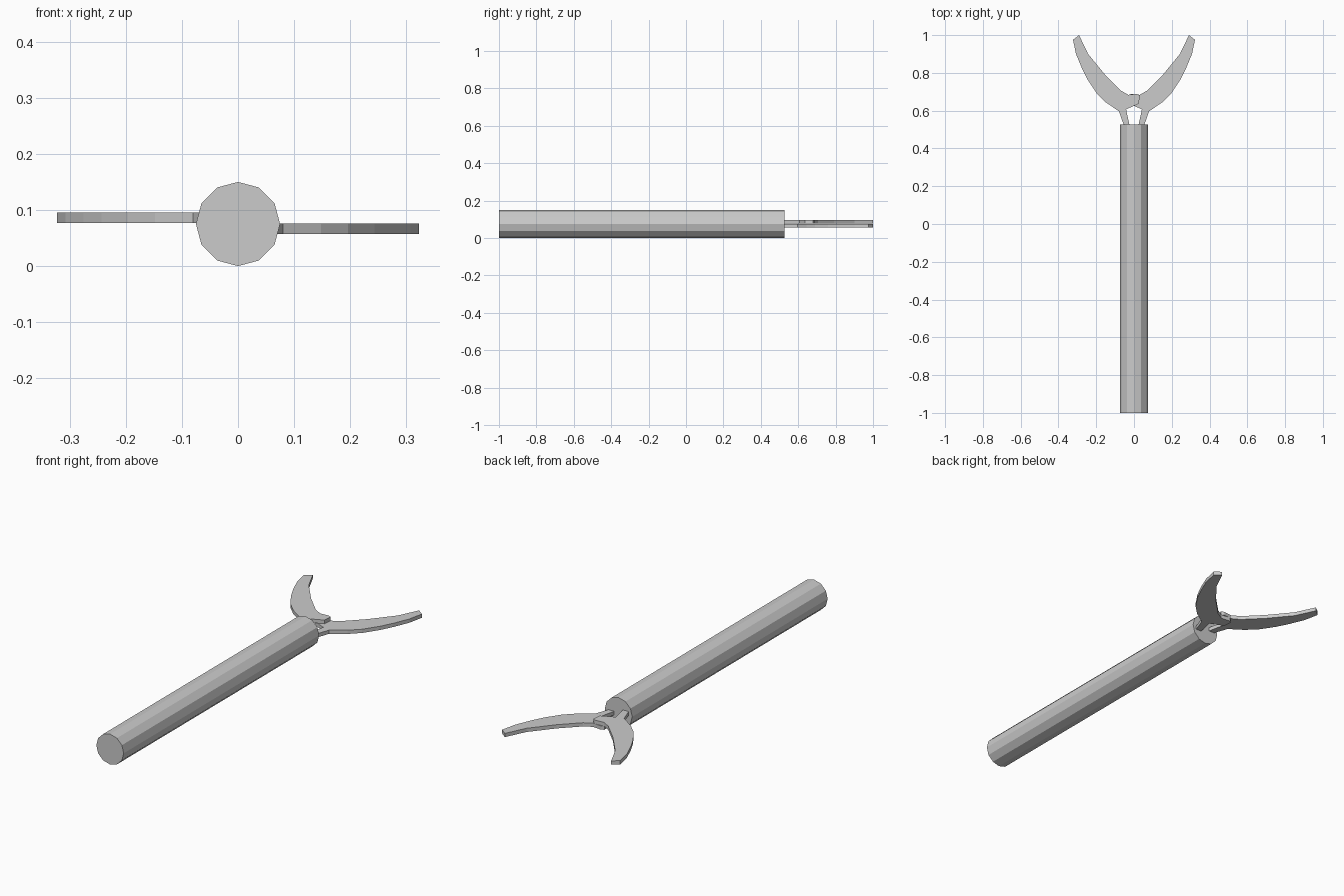
import bpy, bmesh, math

if "Cube" in bpy.data.objects:
    bpy.data.objects.remove(bpy.data.objects["Cube"])

R = 0.075
Y_BACK, Y_FRONT = -1.0, 0.527


def prism(name, ring, offset):
    """Flat-faced solid: a closed ring of points swept along an offset."""
    bm = bmesh.new()
    face = bm.faces.new([bm.verts.new(p) for p in ring])
    out = bmesh.ops.extrude_face_region(bm, geom=[face])
    moved = [g for g in out["geom"] if isinstance(g, bmesh.types.BMVert)]
    bmesh.ops.translate(bm, verts=moved, vec=offset)
    bmesh.ops.recalc_face_normals(bm, faces=bm.faces)
    mesh = bpy.data.meshes.new(name)
    bm.to_mesh(mesh)
    bm.free()
    obj = bpy.data.objects.new(name, mesh)
    bpy.context.collection.objects.link(obj)
    return obj


# Twelve-sided handle lying along y
angles = [math.tau * i / 12 for i in range(12)]
prism("handle", [(R * math.sin(a), Y_BACK, R + R * math.cos(a)) for a in angles],
      (0, Y_FRONT - Y_BACK, 0))

# Jaw outline: curved claw, leg into the handle, and pivot lobe over the centre
jaw = [(-0.291, 1.0), (-0.323, 0.975), (-0.307, 0.90), (-0.275, 0.823),
       (-0.243, 0.76), (-0.196, 0.69), (-0.148, 0.643), (-0.08, 0.597),
       (-0.053, 0.52), (-0.023, 0.52), (-0.042, 0.607), (0.026, 0.637),
       (0.03, 0.68), (0.016, 0.688), (-0.03, 0.684), (-0.069, 0.706),
       (-0.153, 0.79), (-0.243, 0.90)]

# Two mirrored jaws, stacked so the lobes overlap at the pivot
for name, side, z in (("left_jaw", 1, 0.077), ("right_jaw", -1, 0.057)):
    prism(name, [(side * x, y, z) for x, y in jaw], (0, 0, 0.0185))
